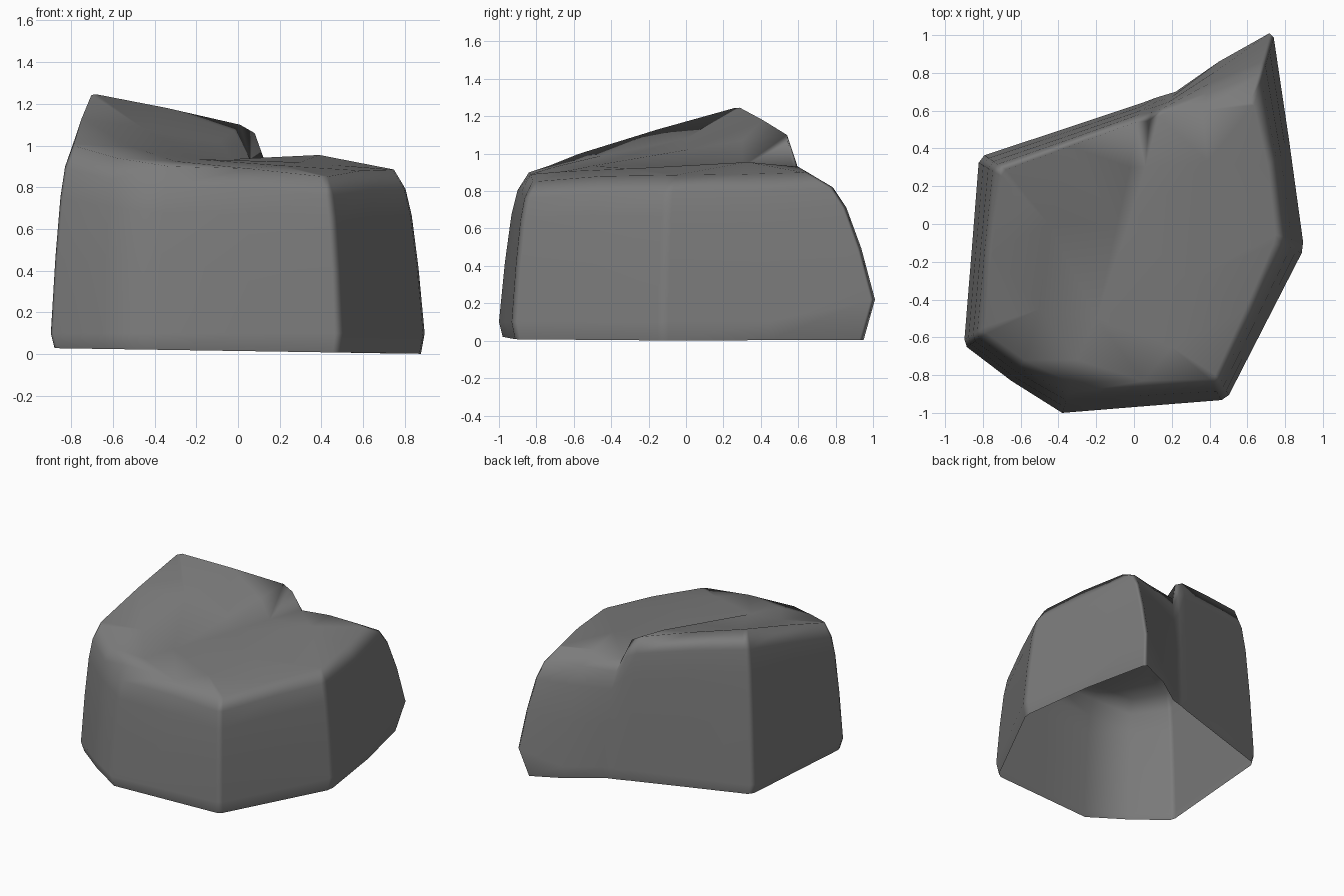
import bpy
from mathutils import Vector
from mathutils.geometry import delaunay_2d_cdt

cube = bpy.data.objects.get("Cube")
if cube:
    bpy.data.objects.remove(cube)

# Outline stations: outer x, y near the ground, then rim x, y, z, then corner flag
stations = [
    (-.90, -.64, -.79, -.57, 1.0, 1),
    (-.65, -.83, -.58, -.72, .94, 0),
    (-.38, -1.0, -.33, -.84, .90, 0),
    (.05, -.965, .05, -.83, .89, 0),
    (.49, -.93, .42, -.82, .85, 1),
    (.70, -.52, .59, -.45, .88, 0),
    (.90, -.13, .75, -.08, .885, 1),
    (.82, .45, .71, .30, .89, 0),
    (.735, 1.02, .63, .65, .90, 1),
    (.45, .86, .36, .60, .93, 0),
    (.22, .70, .13, .57, .92, 0),
    (.12, .67, .08, .545, 1.06, 0),
    (.04, .64, .01, .54, 1.10, 0),
    (-.35, .51, -.34, .41, 1.18, 0),
    (-.82, .355, -.70, .28, 1.25, 1),
    (-.86, -.15, -.75, -.15, 1.13, 0),
]

# Split each marked corner into two close columns for a tight rounded edge
columns = []
for i, s in enumerate(stations):
    here = Vector(s[:5])
    if s[5]:
        before = Vector(stations[i - 1][:5])
        after = Vector(stations[(i + 1) % len(stations)][:5])
        columns += [here.lerp(before, .06), here.lerp(after, .06)]
    else:
        columns.append(here)

# Wall rings: share of the way in to the rim, share of the way up
levels = [(0, 0), (.2, .4), (.42, .72), (.62, .88), (1, 1)]
n = len(columns)
verts = []
for c in columns:
    outer, rim = Vector(c[:2]), Vector(c[2:4])
    ground = .015 - .015 * c[0]
    low = .22 if c[1] > .9 else .1
    foot = outer * (.94 if c[1] > .9 else .98)
    verts.append((foot.x, foot.y, ground))
    for inward, up in levels:
        p = outer.lerp(rim, inward)
        verts.append((p.x, p.y, low + (c[4] - low) * up))
rows = len(levels) + 1

faces = []
for i in range(n):
    a, b = i * rows, (i + 1) % n * rows
    for r in range(rows - 1):
        faces.append((a + r, b + r, b + r + 1, a + r + 1))

# Top surface: high shelf, step and low shelf
inner = [
    (-.20, -.50, .935), (-.09, 0, 1.02), (-.03, 0, .935),
    (-.02, .30, 1.07), (.06, .30, .93),
    (-.45, 0, 1.08), (-.50, -.45, .99), (-.30, -.72, .925),
    (.30, -.30, .92), (.39, .33, .955), (.20, -.65, .905),
]
top_ids = [i * rows + rows - 1 for i in range(n)]
for p in inner:
    top_ids.append(len(verts))
    verts.append(p)
flat = [Vector(verts[i][:2]) for i in top_ids]
step_edges = [(n, n + 1), (n + 1, n + 3), (n, n + 2), (n + 2, n + 4)]
result = delaunay_2d_cdt(flat, step_edges, [list(range(n))], 1, 1e-5)
source = [top_ids[o[0]] for o in result[3]]
for f in result[2]:
    faces.append(tuple(source[i] for i in f))

mesh = bpy.data.meshes.new("boulder")
mesh.from_pydata(verts, [], faces)
mesh.validate()
mesh.update()
boulder = bpy.data.objects.new("boulder", mesh)
bpy.context.collection.objects.link(boulder)

# Stone colour
stone = bpy.data.materials.new("grey stone")
stone.use_nodes = True
colour = (.2, .2, .2, 1)
stone.diffuse_color = colour
stone.node_tree.nodes["Principled BSDF"].inputs["Base Color"].default_value = colour
mesh.materials.append(stone)

# Soft shading that keeps the broad faces flat
mesh.polygons.foreach_set("use_smooth", [True] * len(mesh.polygons))
weighted = boulder.modifiers.new("broad faces", 'WEIGHTED_NORMAL')
weighted.weight = 60
